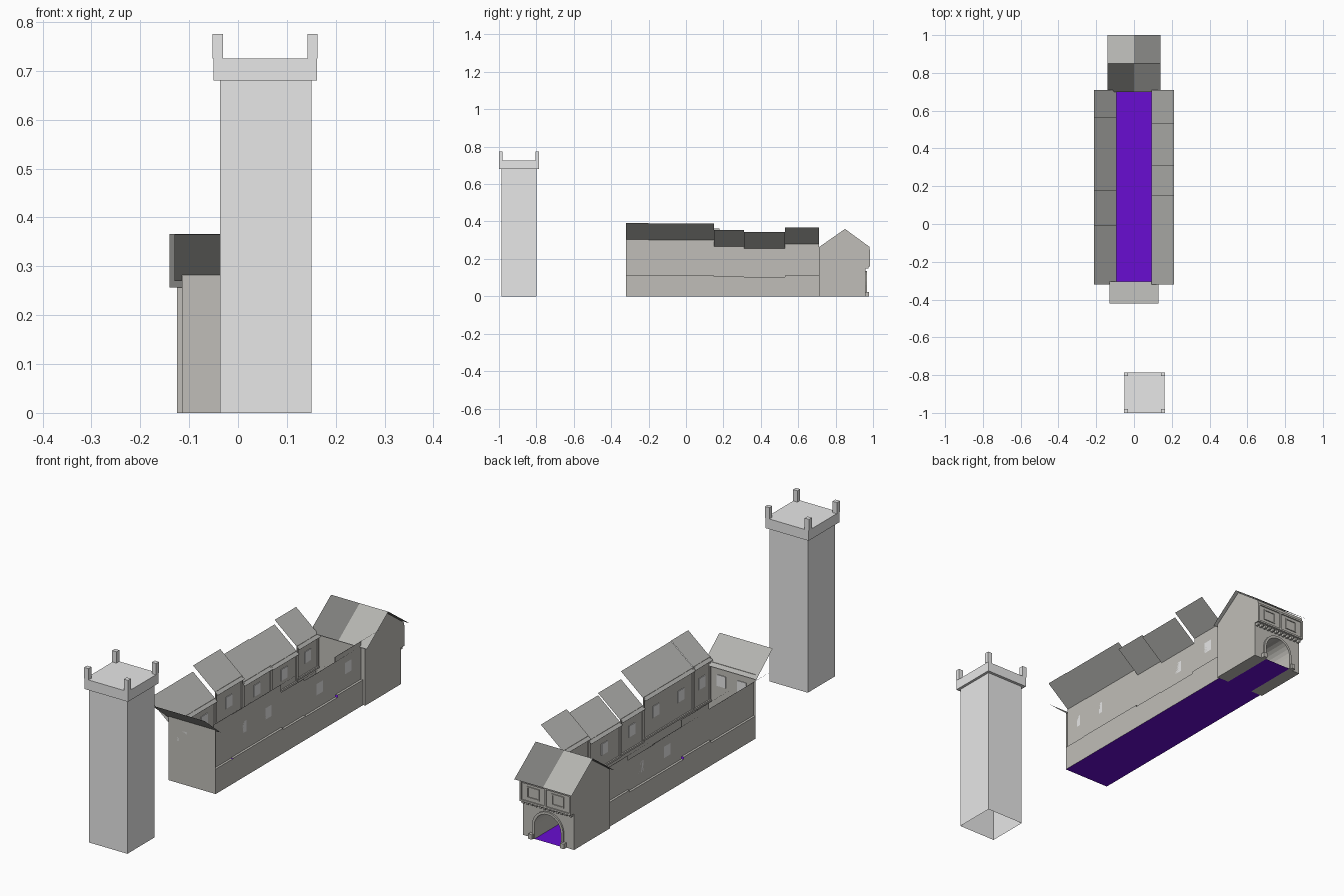
import bpy, bmesh, math

if "Cube" in bpy.data.objects:
    bpy.data.objects.remove(bpy.data.objects["Cube"])


def material(name, r, g, b):
    m = bpy.data.materials.new(name)
    m.diffuse_color = (r, g, b, 1)
    m.use_nodes = True
    m.node_tree.nodes["Principled BSDF"].inputs["Base Color"].default_value = m.diffuse_color
    return m


PALE = material("pale stone", 0.8, 0.8, 0.8)
WALL = material("warm plaster", 0.527, 0.515, 0.479)
ROOF = material("roof grey", 0.456, 0.456, 0.434)
DARK = material("dark roof grey", 0.209, 0.209, 0.2)
PURPLE = material("purple paving", 0.138, 0.004, 0.638)


def finish(name, bm, mat):
    me = bpy.data.meshes.new(name)
    bm.to_mesh(me)
    bm.free()
    me.materials.append(mat)
    ob = bpy.data.objects.new(name, me)
    bpy.context.collection.objects.link(ob)
    return ob


def box(name, x0, x1, y0, y1, z0, z1, mat, open_bottom=False):
    bm = bmesh.new()
    bmesh.ops.create_cube(bm, size=1)
    for v in bm.verts:
        v.co = (x1 if v.co.x > 0 else x0, y1 if v.co.y > 0 else y0, z1 if v.co.z > 0 else z0)
    if open_bottom:
        bmesh.ops.delete(bm, geom=[f for f in bm.faces if f.normal.z < -0.5], context='FACES')
    return finish(name, bm, mat)


def sheet(name, corners, mat, up=None):
    """Single flat face; flipped if needed so its normal follows up."""
    bm = bmesh.new()
    f = bm.faces.new([bm.verts.new(c) for c in corners])
    f.normal_update()
    if up and f.normal.dot(up) < 0:
        f.normal_flip()
    return finish(name, bm, mat)


def prism(name, ring, offset, mat):
    """Closed outline extruded along offset."""
    bm = bmesh.new()
    f = bm.faces.new([bm.verts.new(c) for c in ring])
    ext = bmesh.ops.extrude_face_region(bm, geom=[f], use_keep_orig=True)
    moved = [g for g in ext["geom"] if isinstance(g, bmesh.types.BMVert)]
    bmesh.ops.translate(bm, vec=offset, verts=moved)
    bmesh.ops.recalc_face_normals(bm, faces=bm.faces)
    return finish(name, bm, mat)


def arch(r, spring, n=12):
    pts = [(-r, 0)]
    pts += [(-r * math.cos(math.pi * i / n), spring + r * math.sin(math.pi * i / n)) for i in range(n + 1)]
    return pts + [(r, 0)]


# Watch tower with overhanging cap and corner posts
box("tower_body", -0.037, 0.15, -0.987, -0.798, 0, 0.68, PALE, True)
box("tower_cap", -0.05, 0.162, -1.0, -0.785, 0.68, 0.725, PALE)
for x in (-0.052, 0.142):
    for y in (-1.0, -0.805):
        box("tower_post", x, x + 0.021, y, y + 0.02, 0.725, 0.775, PALE)

# Street paving
sheet("paving", [(-0.115, -0.32, 0), (0.115, -0.32, 0), (0.115, 0.71, 0), (-0.115, 0.71, 0)], PURPLE, (0, 0, 1))
sheet("gate_paving", [(-0.065, 0.71, 0), (0.065, 0.71, 0), (0.065, 0.965, 0), (-0.065, 0.965, 0)], PURPLE, (0, 0, 1))


def house(side, y0, y1, low, ledge, windows):
    """Row house: thin stepped facade facing the street and a roof rising outward."""
    s = side
    prof = [(0.115, 0), (0.115, ledge), (0.105, ledge), (0.105, low + 0.012)]
    bm = bmesh.new()
    rows = [[bm.verts.new((s * x, y, z)) for x, z in prof] for y in (y0, y1)]
    for i in range(3):
        f = bm.faces.new([rows[0][i], rows[1][i], rows[1][i + 1], rows[0][i + 1]])
        f.normal_update()
        if f.normal.x * s > 0 or f.normal.z > 0.5:
            f.normal_flip()
    finish("house_facade", bm, WALL)
    sheet("house_roof", [(s * 0.092, y0, low), (s * 0.092, y1, low),
                         (s * 0.213, y1, low + 0.1), (s * 0.213, y0, low + 0.1)], ROOF, (0, 0, 1))
    # Corner timbers and sill
    for y in (y0, y1 - 0.008):
        xs = sorted((s * 0.101, s * 0.105))
        box("facade_timber", *xs, y, y + 0.008, ledge, low + 0.008, WALL)
    box("facade_sill", *sorted((s * 0.099, s * 0.105)), y0, y1, ledge, ledge + 0.008, WALL)
    # Windows as thin plates
    for i in range(windows):
        c = y0 + (y1 - y0) * (i + 0.5) / windows
        z = ledge + 0.55 * (low - ledge)
        box("window", *sorted((s * 0.102, s * 0.105)), c - 0.022, c + 0.022, z - 0.022, z + 0.028, PALE)


# Right row, then left row: y start, y end, eave height, ledge height, windows
for h in ((-0.32, -0.2, 0.292, 0.11, 1), (-0.2, 0.15, 0.29, 0.112, 2), (0.15, 0.31, 0.255, 0.105, 1),
          (0.31, 0.53, 0.245, 0.102, 1), (0.53, 0.71, 0.268, 0.112, 1)):
    house(1, *h)
for h in ((-0.32, -0.01, 0.235, 0.1, 2), (-0.01, 0.18, 0.262, 0.11, 1), (0.18, 0.38, 0.23, 0.1, 1),
          (0.38, 0.56, 0.226, 0.1, 1), (0.56, 0.71, 0.246, 0.108, 1)):
    house(-1, *h)

# End house closing the street
sheet("end_facade", [(-0.115, -0.32, 0), (0.115, -0.32, 0), (0.115, -0.32, 0.284), (-0.115, -0.32, 0.284)],
      WALL, (0, 1, 0))
sheet("end_roof", [(-0.13, -0.305, 0.27), (0.13, -0.305, 0.27), (0.13, -0.42, 0.365), (-0.13, -0.42, 0.365)],
      ROOF, (0, 0, 1))
for x in (-0.05, 0.05):
    box("end_window", x - 0.022, x + 0.022, -0.32, -0.317, 0.185, 0.235, PALE)

# Gatehouse: arched base and overhanging gabled upper storey
outline = [(-0.125, 0)] + arch(0.065, 0.06) + [(0.125, 0), (0.125, 0.16), (-0.125, 0.16)]
prism("gate_base", [(x, 0.71, z) for x, z in outline], (0, 0.25, 0), WALL)
gable = [(0.71, 0.16), (0.98, 0.16), (0.98, 0.265), (0.85, 0.36), (0.71, 0.262)]
prism("gate_upper", [(-0.125, y, z) for y, z in gable], (0.25, 0, 0), WALL)

# Arch trim and foot stones
ring = arch(0.076, 0.06) + arch(0.065, 0.06)[::-1]
prism("arch_trim", [(x, 0.96, z) for x, z in ring], (0, 0.007, 0), WALL)
for x in (-0.078, 0.078):
    box("foot_stone", x - 0.009, x + 0.009, 0.96, 0.978, 0, 0.022, WALL)

# Small brackets under the overhang and rails around the storey
for i in range(12):
    x = -0.115 + i * 0.23 / 11
    box("bracket", x - 0.005, x + 0.005, 0.96, 0.976, 0.148, 0.16, WALL)
for z in (0.16, 0.243):
    box("gate_rail", -0.125, 0.125, 0.98, 0.985, z, z + 0.008, WALL)
for x in (-0.121, 0, 0.121):
    box("gate_timber", x - 0.004, x + 0.004, 0.98, 0.985, 0.168, 0.243, WALL)

# Framed gate windows
for c in (-0.06, 0.06):
    for x in (c - 0.03, c + 0.025):
        box("window_jamb", x, x + 0.005, 0.98, 0.984, 0.182, 0.232, WALL)
    for z in (0.182, 0.227):
        box("window_rail", c - 0.03, c + 0.03, 0.98, 0.984, z, z + 0.005, WALL)

# Gate roof in four chequered panels
for y, z, left, right in ((0.70, 0.257, DARK, ROOF), (1.0, 0.257, ROOF, DARK)):
    for x, mat in ((-0.14, left), (0.14, right)):
        sheet("gate_roof_panel", [(x, y, z), (0, y, z), (0, 0.85, 0.366), (x, 0.85, 0.366)], mat, (0, 0, 1))
